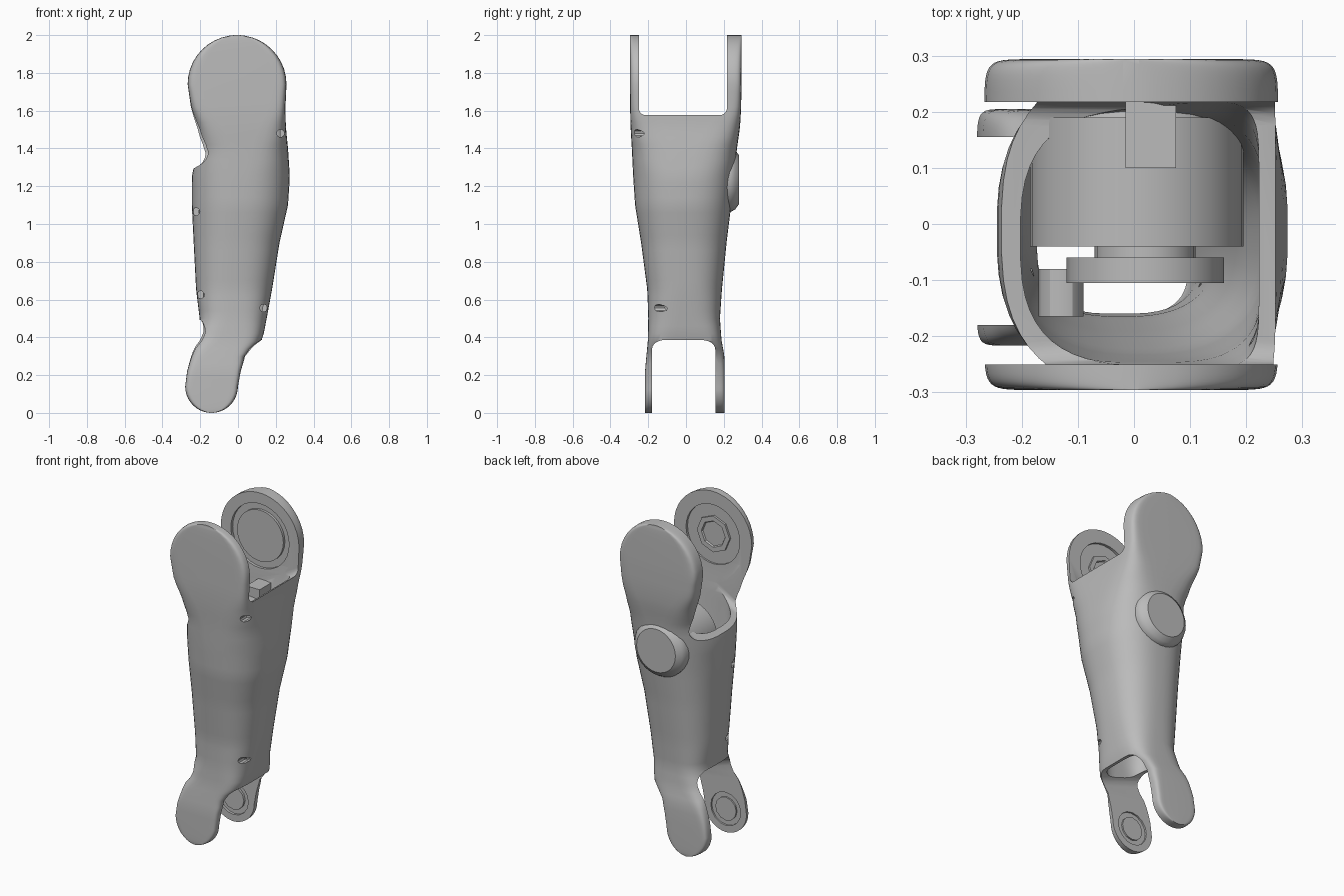
import bpy, bmesh, math
from mathutils import Matrix, Vector

if "Cube" in bpy.data.objects:
    bpy.data.objects.remove(bpy.data.objects["Cube"])

grey = bpy.data.materials.new("metal grey")
grey.diffuse_color = (0.5, 0.5, 0.5, 1)
grey.use_nodes = True
grey.node_tree.nodes["Principled BSDF"].inputs["Base Color"].default_value = grey.diffuse_color

# z, x min, x max, y min, y max, squareness of the cross-section
ROWS = [
    (0.14, -0.28, 0.0, -0.217, 0.205, 14), (0.22, -0.27, 0.015, -0.217, 0.205, 12),
    (0.30, -0.25, 0.04, -0.21, 0.203, 8), (0.35, -0.235, 0.085, -0.205, 0.195, 6),
    (0.385, -0.225, 0.13, -0.202, 0.188, 4), (0.50, -0.203, 0.152, -0.2, 0.18, 3),
    (0.65, -0.222, 0.18, -0.205, 0.19, 2.6), (0.90, -0.235, 0.22, -0.238, 0.215, 2.5),
    (1.10, -0.245, 0.265, -0.27, 0.24, 2.5), (1.25, -0.245, 0.275, -0.28, 0.255, 2.7),
    (1.40, -0.215, 0.265, -0.287, 0.27, 3.5), (1.52, -0.225, 0.253, -0.294, 0.287, 6),
    (1.62, -0.25, 0.252, -0.296, 0.292, 12), (1.74, -0.267, 0.257, -0.296, 0.294, 16),
]
TOP_Z, LOW_Z = 1.74, 0.14


def section(z):
    """Bounds at a height: table in the middle, round ends above and below."""
    c = min(max(z, LOW_Z), TOP_Z)
    for a, b in zip(ROWS, ROWS[1:]):
        if c <= b[0]:
            t = (c - a[0]) / (b[0] - a[0])
            _, x0, x1, y0, y1, n = [p + (q - p) * t for p, q in zip(a, b)]
            break
    d = (z - TOP_Z) / 0.26 if z > TOP_Z else (LOW_Z - z) / 0.14 if z < LOW_Z else 0
    k = max(math.sqrt(max(0, 1 - d * d)), 0.06)
    m, h = (x0 + x1) / 2, (x1 - x0) / 2 * k
    return m - h, m + h, y0, y1, n


def make(name, bm):
    bmesh.ops.recalc_face_normals(bm, faces=bm.faces[:])
    me = bpy.data.meshes.new(name)
    bm.to_mesh(me)
    bm.free()
    me.materials.append(grey)
    ob = bpy.data.objects.new(name, me)
    bpy.context.collection.objects.link(ob)
    return ob


def skin(name, rings):
    bm = bmesh.new()
    vs = [[bm.verts.new(p) for p in r] for r in rings]
    n = len(vs[0])
    for a, b in zip(vs, vs[1:]):
        for i in range(n):
            bm.faces.new((a[i], a[(i + 1) % n], b[(i + 1) % n], b[i]))
    bm.faces.new(vs[0][::-1])
    bm.faces.new(vs[-1])
    return make(name, bm)


def loft(name, heights, inset=(0, 0, 0), steps=48):
    rings = []
    for z in heights:
        x0, x1, y0, y1, n = section(z)
        x0, x1, y0, y1 = x0 + inset[0], x1 - inset[0], y0 + inset[1], y1 - inset[2]
        ring = []
        for i in range(steps):
            a = 2 * math.pi * (i + 0.5) / steps
            c, s = math.cos(a), math.sin(a)
            u = math.copysign(abs(c) ** (2 / n), c)
            v = math.copysign(abs(s) ** (2 / n), s)
            ring.append(((x0 + x1) / 2 + u * (x1 - x0) / 2,
                         (y0 + y1) / 2 + v * (y1 - y0) / 2, z))
        rings.append(ring)
    return skin(name, rings)


def lathe_y(name, x, z, profile, sides=32):
    """Turned part along y, profile given as (y, radius)."""
    return skin(name, [[(x + r * math.cos(2 * math.pi * i / sides), y,
                         z + r * math.sin(2 * math.pi * i / sides))
                        for i in range(sides)] for y, r in profile])


def slot(name, y0, y1, z_in, z_out, r, x_ref, slope):
    """Fork gap with rounded inner corners, its floor sloping along x."""
    s = 1 if z_out > z_in else -1
    prof = [(y0, z_out)]
    for cy, start in ((y0 + r, 180), (y1 - r, 270)):
        for k in range(7):
            a = math.radians(start + 15 * k)
            prof.append((cy + r * math.cos(a), z_in + s * (r + r * math.sin(a))))
    prof.append((y1, z_out))
    return skin(name, [[(x, y, z + slope * (x - x_ref)) for y, z in prof]
                       for x in (-0.5, 0.5)])


def cut(ob, cutter):
    bpy.context.view_layer.objects.active = ob
    m = ob.modifiers.new("cut", 'BOOLEAN')
    m.operation, m.solver, m.object = 'DIFFERENCE', 'EXACT', cutter
    bpy.ops.object.modifier_apply(modifier=m.name)
    bpy.data.objects.remove(cutter)


# Limb shell, from the lower fork to the upper fork
low = [LOW_Z - 0.14 * math.cos(math.radians(a)) for a in range(0, 90, 9)]
mid = [LOW_Z + (TOP_Z - LOW_Z) * i / 40 for i in range(41)]
top = [TOP_Z + 0.26 * math.sin(math.radians(a)) for a in range(9, 91, 9)]
body = loft("limb_shell", low + mid + top)
cut(body, loft("hollow", [0.3 + 1.3 * i / 26 for i in range(27)], (0.03, 0.04, 0.07)))
cut(body, slot("upper_gap", -0.25, 0.217, 1.575, 2.6, 0.04, 0.25, 0.58))
cut(body, slot("lower_gap", -0.18, 0.155, 0.38, -0.6, 0.07, 0.14, -0.33))

# Screw pockets along the side edges
for x, z, depth in ((0.225, 1.48, -0.17), (0.135, 0.555, -0.07),
                    (-0.222, 1.065, -0.1), (-0.198, 0.625, -0.08)):
    cut(body, lathe_y("pocket", x, z, [(-0.4, 0.02), (depth, 0.02)], 10))

# Bearing recesses on the inner fork faces
cut(body, lathe_y("recess", -0.005, 1.74, [(-0.265, 0.18), (-0.2, 0.18)]))
cut(body, lathe_y("recess", -0.005, 1.74, [(0.19, 0.195), (0.235, 0.195)]))
cut(body, lathe_y("recess", -0.14, 0.14, [(-0.19, 0.1), (-0.12, 0.1)], 16))
cut(body, lathe_y("recess", -0.14, 0.14, [(0.12, 0.1), (0.17, 0.1)], 16))

parts = [
    body,
    lathe_y("upper_front_hub", -0.005, 1.74, [(-0.27, 0.11), (-0.253, 0.11), (-0.253, 0.08), (-0.262, 0.075)], 8),
    lathe_y("upper_back_hub", -0.005, 1.74, [(0.24, 0.155), (0.22, 0.155)]),
    lathe_y("lower_front_hub", -0.14, 0.14, [(-0.195, 0.07), (-0.181, 0.07)], 12),
    lathe_y("lower_back_hub", -0.14, 0.14, [(0.175, 0.07), (0.156, 0.07)], 12),
    # Motor inside the shell with its outer cap on the back
    lathe_y("motor_drum", 0.005, 1.235, [(-0.04, 0.19), (0.19, 0.19)]),
    lathe_y("motor_cap", 0.005, 1.235, [(0.1, 0.172), (0.235, 0.172), (0.26, 0.158), (0.28, 0.13)]),
    lathe_y("drive_pulley", 0.02, 1.235, [(-0.105, 0.14), (-0.06, 0.14), (-0.06, 0.09), (-0.03, 0.09)], 20),
    lathe_y("idler_pulley", -0.13, 1.08, [(-0.165, 0.04), (-0.08, 0.04)], 12),
]

# Connector block behind the drum top
bm = bmesh.new()
bmesh.ops.create_cube(bm, size=1, matrix=Matrix.Translation((0.03, 0.16, 1.43)) @ Matrix.Diagonal((0.09, 0.12, 0.1, 1)))
parts.append(make("connector_block", bm))

# Smooth shading with crisp edges
bpy.ops.object.select_all(action='DESELECT')
for ob in parts:
    ob.select_set(True)
bpy.context.view_layer.objects.active = body
bpy.ops.object.shade_smooth_by_angle(angle=math.radians(30))
